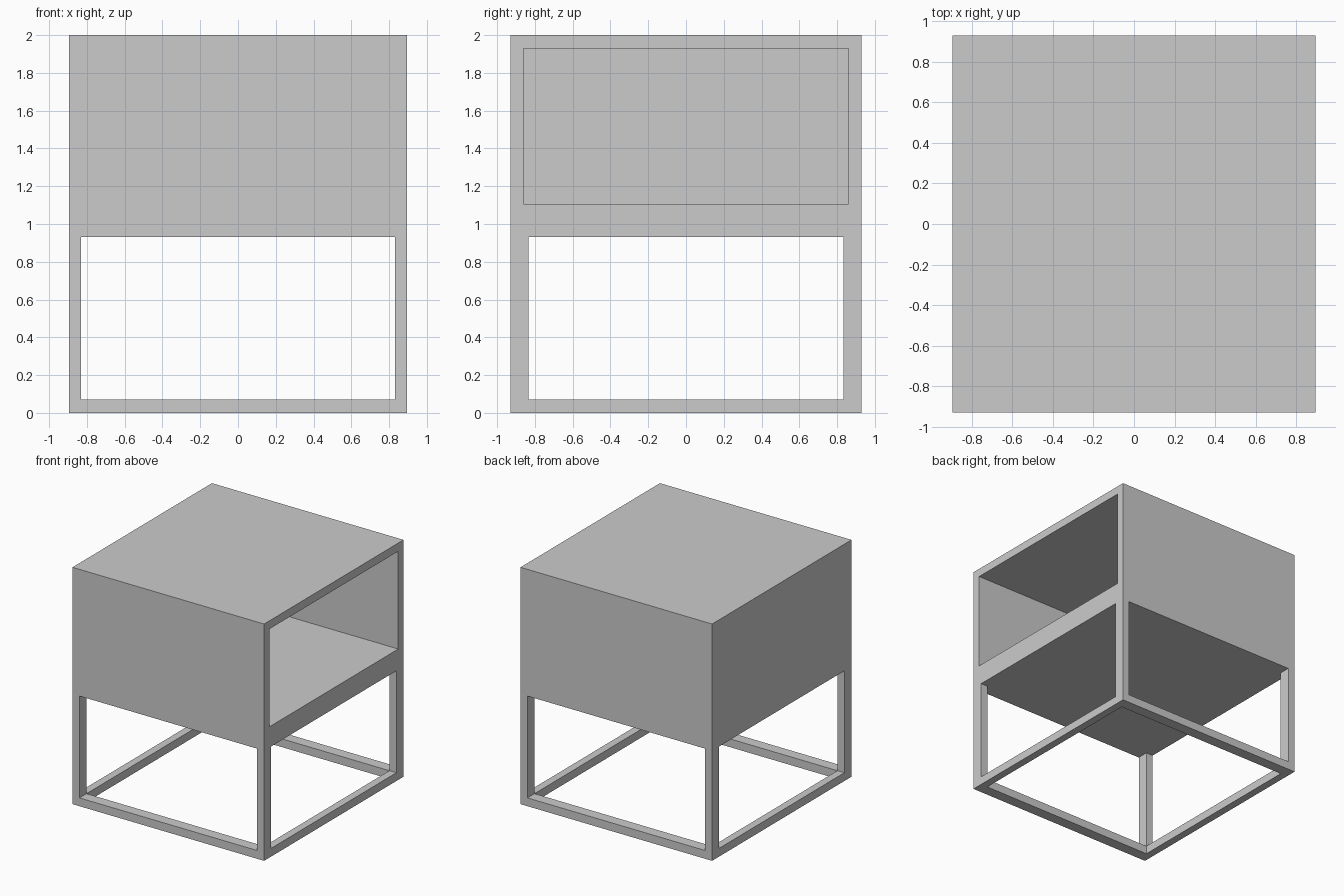
import bpy
import bmesh
from mathutils import Matrix, Vector

if "Cube" in bpy.data.objects:
    bpy.data.objects.remove(bpy.data.objects["Cube"])

HX, HY, TOP = 0.895, 0.93, 2.0        # half width, half depth, height
LEG_X, LEG_Y = 0.065, 0.095           # leg section
RAIL, UNDER = 0.07, 0.93              # floor rail height, cabinet underside


def box_bmesh(lo, hi):
    lo, hi = Vector(lo), Vector(hi)
    bm = bmesh.new()
    mat = Matrix.Translation((lo + hi) / 2) @ Matrix.Diagonal((*(hi - lo), 1))
    bmesh.ops.create_cube(bm, size=1, matrix=mat)
    return bm


def finish(name, bm):
    bmesh.ops.recalc_face_normals(bm, faces=bm.faces)
    mesh = bpy.data.meshes.new(name)
    bm.to_mesh(mesh)
    bm.free()
    bpy.context.collection.objects.link(bpy.data.objects.new(name, mesh))


# Cabinet: block with a deep compartment open on the right side
bm = box_bmesh((-HX, -HY, UNDER), (HX, HY, TOP))
side = max(bm.faces, key=lambda f: f.calc_center_median().x)
rim = bmesh.ops.extrude_discrete_faces(bm, faces=[side])["faces"][0]
mid = rim.calc_center_median()
for v in rim.verts:
    v.co.y = 0.86 if v.co.y > 0 else -0.86
    v.co.z = 1.93 if v.co.z > mid.z else 1.105
back = bmesh.ops.extrude_discrete_faces(bm, faces=[rim])["faces"][0]
for v in back.verts:
    v.co.x = -HX + 0.065
finish("cabinet", bm)

# Legs at the four corners
for sx, xn in ((-1, "left"), (1, "right")):
    for sy, yn in ((-1, "front"), (1, "back")):
        xs = sorted((sx * HX, sx * (HX - LEG_X)))
        ys = sorted((sy * HY, sy * (HY - LEG_Y)))
        finish(f"{yn}_{xn}_leg", box_bmesh((xs[0], ys[0], 0), (xs[1], ys[1], UNDER)))

# Floor rails joining the legs
ix, iy = HX - LEG_X, HY - LEG_Y
for s, xn, yn in ((-1, "left", "front"), (1, "right", "back")):
    xs, ys = sorted((s * HX, s * ix)), sorted((s * HY, s * iy))
    finish(f"{yn}_floor_rail", box_bmesh((-ix, ys[0], 0), (ix, ys[1], RAIL)))
    finish(f"{xn}_floor_rail", box_bmesh((xs[0], -iy, 0), (xs[1], iy, RAIL)))
